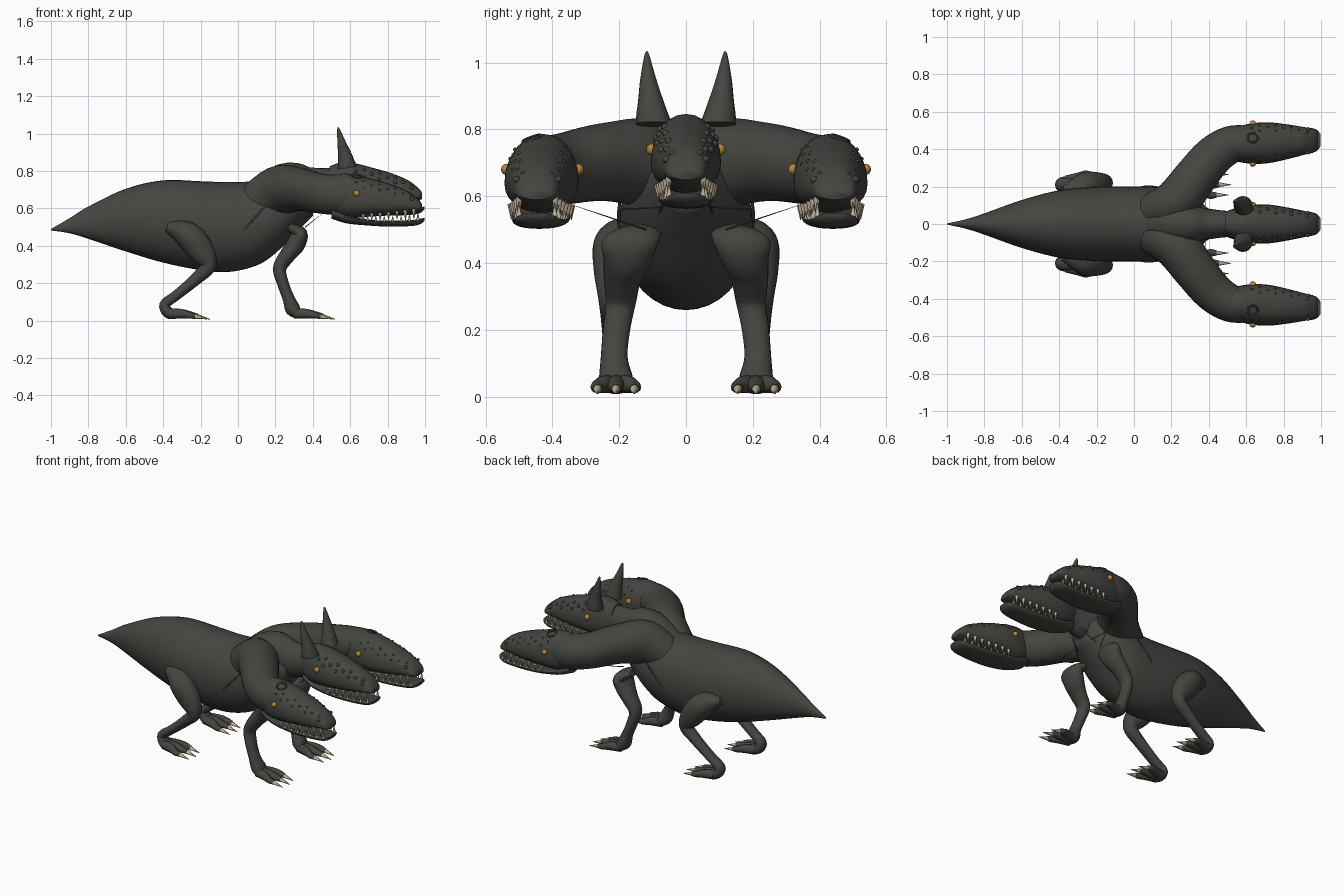
import bpy, bmesh, math
from mathutils import Vector

cube = bpy.data.objects.get("Cube")
if cube:
    bpy.data.objects.remove(cube)


def material(name, color):
    m = bpy.data.materials.new(name)
    m.use_nodes = True
    m.diffuse_color = (*color, 1)
    bsdf = m.node_tree.nodes["Principled BSDF"]
    bsdf.inputs["Base Color"].default_value = (*color, 1)
    bsdf.inputs["Roughness"].default_value = 0.8
    return m


SKIN = material("dark hide", (0.058, 0.06, 0.052))
BONE = material("bone", (0.52, 0.43, 0.31))
AMBER = material("amber eye", (0.45, 0.23, 0.04))


def finish(name, bm, mat, angle=50):
    bmesh.ops.recalc_face_normals(bm, faces=bm.faces)
    mesh = bpy.data.meshes.new(name)
    bm.to_mesh(mesh)
    bm.free()
    obj = bpy.data.objects.new(name, mesh)
    bpy.context.collection.objects.link(obj)
    mesh.materials.append(mat)
    bpy.ops.object.select_all(action='DESELECT')
    obj.select_set(True)
    bpy.context.view_layer.objects.active = obj
    bpy.ops.object.shade_smooth_by_angle(angle=math.radians(angle))
    return obj


def spline(rows, steps):
    """Catmull-Rom through rows of equal length."""
    rows = [Vector(r) for r in rows]
    out = []
    for i in range(len(rows) - 1):
        a, b, c, d = (rows[max(0, min(len(rows) - 1, i + k))] for k in (-1, 0, 1, 2))
        for s in range(steps):
            t = s / steps
            out.append(b + (c - a) * t / 2 + (2 * a - 5 * b + 4 * c - d) * t * t / 2
                       + (3 * b - a - 3 * c + d) * t ** 3 / 2)
    return out + [rows[-1]]


def loft(bm, rows, steps=5, sides=24, frame="leg", power=1.0):
    """Skin rings along a path; each row is x, y, z, side, up, down radius."""
    rows = spline(rows, steps)
    pts = [Vector(r[:3]) for r in rows]
    rings = []
    for i, r in enumerate(rows):
        tan = (pts[min(i + 1, len(pts) - 1)] - pts[max(i - 1, 0)]).normalized()
        side = Vector((0, 1, 0))
        if frame == "upright":
            tan = Vector((1, 0, 0))
        elif frame == "neck":
            side = Vector((-tan.y, tan.x, 0)).normalized()
        up = tan.cross(side).normalized()
        ring = []
        for k in range(sides):
            a = math.tau * k / sides
            c, s = (math.copysign(abs(f) ** power, f) for f in (math.cos(a), math.sin(a)))
            h = max(r[4] if s > 0 else r[5], 0.001)
            ring.append(bm.verts.new(pts[i] + side * c * max(r[3], 0.001) + up * s * h))
        rings.append(ring)
    for p, q in zip(rings, rings[1:]):
        for k in range(sides):
            bm.faces.new((p[k], p[k - 1], q[k - 1], q[k]))
    bm.faces.new(rings[0])
    bm.faces.new(rings[-1])


def spike(bm, base, tip, radius, sides=8):
    d = Vector(tip) - Vector(base)
    new = bmesh.ops.create_cone(bm, cap_ends=True, segments=sides, radius1=radius,
                                radius2=radius * 0.08, depth=d.length)["verts"]
    rot = d.to_track_quat('Z', 'Y')
    for v in new:
        v.co = rot @ v.co + (Vector(base) + Vector(tip)) / 2


def ball(bm, center, radius):
    new = bmesh.ops.create_uvsphere(bm, u_segments=12, v_segments=8, radius=radius)["verts"]
    for v in new:
        v.co += Vector(center)


# Body and tail: x, top, bottom, half width
bm = bmesh.new()
profile = [(-1, .49, .482, .003), (-.9, .548, .467, .025), (-.8, .61, .437, .057),
           (-.6, .705, .37, .128), (-.4, .75, .31, .18), (-.2, .745, .27, .198),
           (-.05, .74, .26, .2), (.1, .745, .295, .2), (.2, .75, .36, .19),
           (.3, .75, .46, .16), (.4, .74, .56, .08)]
loft(bm, [(x, 0, (t + b) / 2, w, (t - b) / 2, (t - b) / 2) for x, t, b, w in profile],
     frame="upright", sides=36)
finish("body_and_tail", bm, SKIN)

# Skin folds along the ribs
for s, label in ((1, "left"), (-1, "right")):
    bm = bmesh.new()
    loft(bm, [(0, s * .192, .45, .002, .004, .004), (.08, s * .202, .54, .005, .005, .005),
              (.17, s * .19, .64, .002, .004, .004)], sides=8)
    finish(label + "_rib_fold", bm, SKIN)

# Necks
bm = bmesh.new()
loft(bm, [(.03, 0, .61, .09, .09, .09), (.25, 0, .71, .11, .13, .13),
          (.38, 0, .705, .085, .115, .11), (.5, 0, .715, .07, .1, .09),
          (.58, 0, .72, .07, .09, .08)])
finish("middle_neck", bm, SKIN)
for s, label in ((1, "left"), (-1, "right")):
    bm = bmesh.new()
    loft(bm, [(.03, s * .04, .6, .09, .09, .09), (.21, s * .11, .69, .12, .135, .13),
              (.32, s * .24, .71, .115, .11, .125), (.42, s * .36, .69, .108, .1, .115),
              (.52, s * .425, .675, .1, .105, .11), (.62, s * .435, .67, .09, .1, .1)], frame="neck")
    finish(label + "_neck", bm, SKIN)

# Head outline: x, half width, top, lip height
SKULL = [(.49, .07, .765, .59), (.55, .092, .785, .555), (.63, .108, .78, .55),
         (.72, .109, .757, .557), (.82, .093, .728, .563), (.91, .074, .69, .575),
         (.965, .06, .648, .583), (.985, .042, .62, .59)]
JAW = [(.5, .06, .6, .545), (.58, .08, .565, .52), (.7, .086, .54, .508), (.82, .08, .535, .502),
       (.93, .07, .538, .506), (.975, .058, .545, .516), (.996, .034, .55, .534)]


def outline(table, x):
    for a, b in zip(table, table[1:]):
        if x <= b[0]:
            t = (x - a[0]) / (b[0] - a[0])
            return [p + (q - p) * t for p, q in zip(a, b)]
    return table[-1]


def head(label, y, dz, width, yaw, scale_size):
    def mid(x):
        return y + yaw * (x - .63)

    for part, table, low in (("skull", SKULL, .4), ("jaw", JAW, .75)):
        bm = bmesh.new()
        loft(bm, [(x, mid(x), b + (t - b) * low + dz, w * width, (t - b) * (1 - low), (t - b) * low)
                  for x, w, t, b in table], frame="upright", power=.9)
        finish(label + "_" + part, bm, SKIN)

    # Teeth on both rows, with longer fangs at the front
    bm = bmesh.new()
    for s in (1, -1):
        for i in range(7):
            x = .67 + i * .045
            fang = .015 if i > 4 else 0
            _, w, _, z = outline(SKULL, x)
            w *= width * .82
            z += dz + .018
            spike(bm, (x, mid(x) + s * w, z), (x, mid(x) + s * w, z - .043 - fang), .011)
            x += .022
            _, w, z, _ = outline(JAW, x)
            w *= width * .87
            z += dz - .012
            spike(bm, (x, mid(x) + s * w, z), (x, mid(x) + s * w, z + .036 + fang), .01)
    finish(label + "_teeth", bm, BONE)

    # Eyes
    bm = bmesh.new()
    for s in (1, -1):
        ball(bm, (.635, y + s * .107 * width, .68 + dz), .017)
    finish(label + "_eyes", bm, AMBER)

    # Nostril knobs and scales along the brow and snout
    bm = bmesh.new()
    for s in (1, -1):
        for i in range(8):
            x = .63 + i * .042
            _, w, top, lip = outline(SKULL, x)
            base = lip + (top - lip) * .4
            for a in (.55, .95) if i % 2 else (.75,):
                ball(bm, (x, mid(x) + s * w * width * math.cos(a) ** .9,
                          base + (top - base) * math.sin(a) ** .9 + dz), scale_size)
        ball(bm, (.93, mid(.93) + s * .062 * width, .65 + dz), .011)
    finish(label + "_scales", bm, SKIN)


head("middle", 0, .06, .95, 0, .01)
for s, label in ((1, "left"), (-1, "right")):
    head(label, s * .43, 0, 1, s * .05, .006)
    # Ringed crown scale
    bpy.ops.mesh.primitive_torus_add(major_radius=.027, minor_radius=.006, major_segments=20,
                                     minor_segments=8, location=(.635, s * .462, .772),
                                     rotation=(-s * .35, .12, 0))
    ring = bpy.context.object
    ring.name = label + "_crown_ring"
    ring.data.materials.append(SKIN)
    bpy.ops.object.shade_smooth_by_angle()

    # Horns of the middle head
    bm = bmesh.new()
    loft(bm, [(.584, s * .095, .815, .054, .052, .052), (.58, s * .1, .84, .049, .047, .047),
              (.57, s * .106, .89, .037, .036, .036), (.554, s * .113, .95, .024, .023, .023),
              (.538, s * .117, 1.02, .008, .008, .008), (.535, s * .117, 1.035, .001, .001, .001)], sides=20)
    finish(label + "_horn", bm, SKIN)

    # Legs: thigh or shoulder down to the ankle
    hind = [(-.38, s * .16, .505, .04, .025, .03), (-.28, s * .195, .465, .078, .07, .07),
            (-.2, s * .215, .385, .062, .068, .075), (-.155, s * .22, .295, .043, .04, .048),
            (-.22, s * .217, .225, .037, .032, .034), (-.33, s * .213, .135, .034, .027, .027),
            (-.39, s * .21, .085, .036, .027, .03), (-.37, s * .21, .04, .045, .03, .03),
            (-.33, s * .21, .03, .045, .02, .02)]
    fore = [(.27, s * .13, .5, .06, .02, .02), (.335, s * .165, .468, .085, .035, .05),
            (.31, s * .175, .41, .072, .05, .05), (.265, s * .19, .35, .056, .043, .043),
            (.223, s * .195, .28, .045, .036, .036), (.24, s * .208, .2, .041, .031, .031),
            (.27, s * .215, .12, .04, .032, .032), (.295, s * .21, .06, .05, .04, .04),
            (.33, s * .21, .03, .05, .02, .02)]
    for kind, rows, heel in (("hind", hind, -.37), ("front", fore, .3)):
        bm = bmesh.new()
        loft(bm, rows, sides=20)
        finish(f"{label}_{kind}_leg", bm, SKIN)
        toes, claws = bmesh.new(), bmesh.new()
        for spread in (-1, 0, 1):
            y = s * .21 + spread * .055
            reach = heel + (.17 if spread else .185)
            loft(toes, [(heel, s * .21 + spread * .02, .038, .028, .028, .028),
                        (heel + .07, s * .21 + spread * .038, .036, .027, .026, .026),
                        (reach - .06, y, .028, .021, .019, .018),
                        (reach - .03, y, .023, .014, .014, .013)], frame="upright", sides=12)
            spike(claws, (reach - .04, y, .024), (reach + .035, y, .008), .0145)
        finish(f"{label}_{kind}_toes", toes, SKIN)
        finish(f"{label}_{kind}_claws", claws, BONE)

    # Thin tendons between shoulder, neck and throat
    bm = bmesh.new()
    for a, b in (((.36, s * .12, .5), (.46, s * .36, .58)), ((.32, s * .1, .53), (.44, s * .05, .64)),
                 ((.36, s * .08, .55), (.47, s * .04, .64)), ((.38, s * .2, .56), (.38, 0, .57))):
        spike(bm, a, b, .003, 6)
    finish(label + "_throat_tendons", bm, SKIN)
